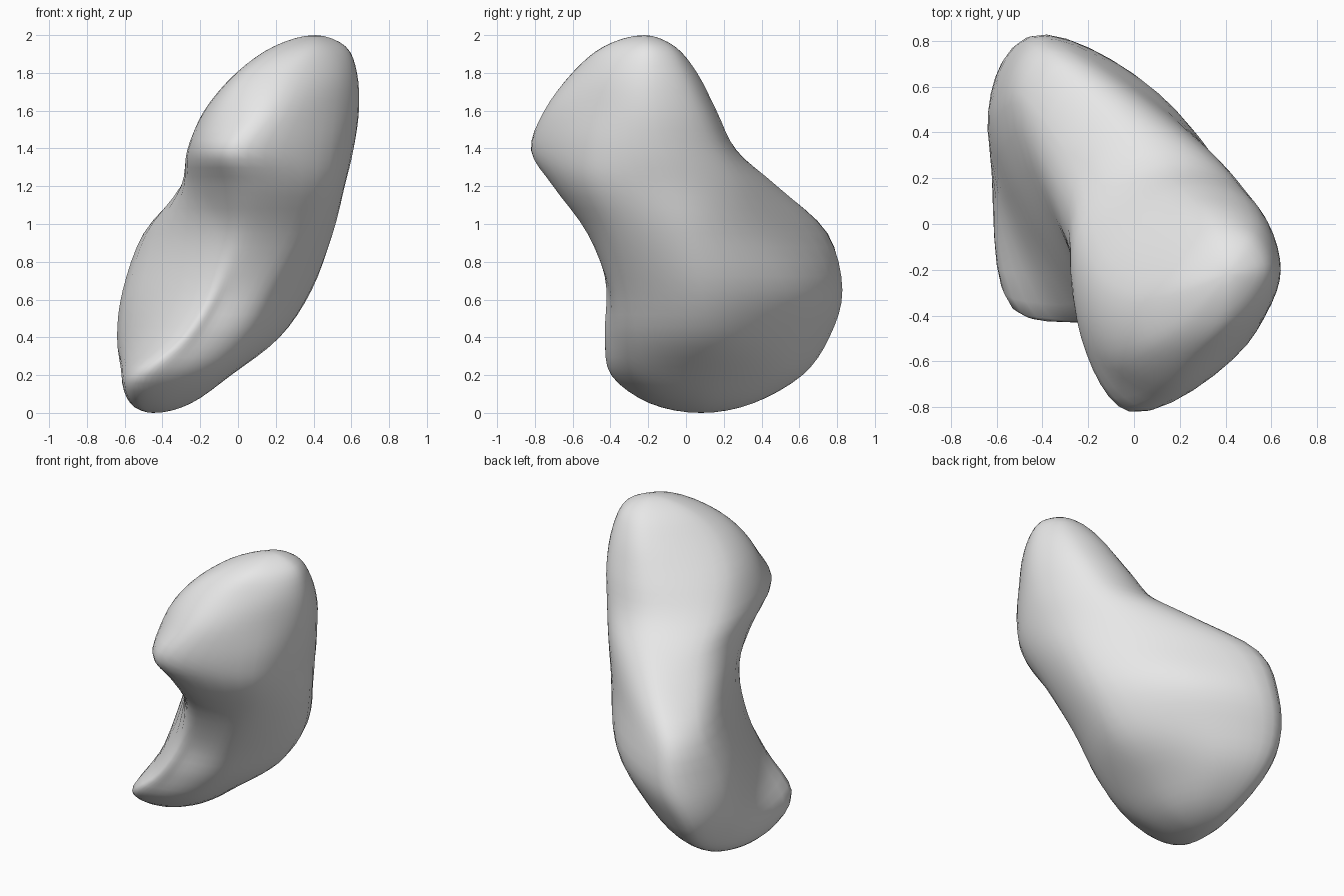
import bpy
import bmesh
import math
from mathutils import Vector

default_cube = bpy.data.objects.get("Cube")
if default_cube:
    bpy.data.objects.remove(default_cube, do_unlink=True)

# Horizontal sections, bottom to top: height, then seven outline points
# (left, back, back-right, right, front-right, front, front-left), hundredths
SECTIONS = [
    (5, (-56, 16), (-47, 35), (-33, 29), (-25, 10), (-30, -8), (-41, -18), (-53, -17)),
    (20, (-61, 31), (-51, 61), (-22, 49), (-4, 12), (-12, -25), (-35, -38), (-53, -37)),
    (40, (-64, 41), (-52, 75), (-10, 59), (22, 12), (5, -31), (-19, -41), (-30, -42)),
    (65, (-61, 45), (-45, 82), (7, 60), (39, 8), (18, -35), (-5, -41), (-15, -41)),
    (95, (-50, 52), (-36, 75), (23, 42), (50, 0), (36, -41), (4, -52), (-12, -40)),
    (120, (-29, 22), (-8, 48), (36, 29), (56, -8), (46, -51), (3, -70), (-20, -40)),
    (139, (-23, 0), (10, 26), (45, 18), (61, -16), (49, -53), (-2, -82), (-23, -50)),
    (160, (-16, -20), (20, 15), (52, 9), (64, -20), (51, -49), (14, -75), (-11, -60)),
    (180, (0, -30), (30, 5), (54, 0), (63, -20), (53, -42), (25, -60), (4, -54)),
    (194, (19, -28), (36, -7), (50, -8), (57, -20), (50, -34), (38, -43), (24, -41)),
]
BOTTOM = Vector((-0.45, 0.08, 0))
TOP = Vector((0.41, -0.22, 2))
AROUND = 6   # steps between neighbouring outline points
UPWARD = 4   # steps between neighbouring sections


def spline(a, b, c, d, t):
    """Smooth curve from b to c that passes through both."""
    return 0.5 * (2 * b + (c - a) * t + (2 * a - 5 * b + 4 * c - d) * t ** 2
                  + (3 * b - a - 3 * c + d) * t ** 3)


def corner_spline(a, b, c, d, t):
    """Curve from b to c with spacing-aware tangents, so tight corners stay tight."""
    before, here, after = [math.sqrt((q - p).length) for p, q in ((a, b), (b, c), (c, d))]
    leave = (b - a) / before - (c - a) / (before + here) + (c - b) / here
    arrive = (c - b) / here - (d - b) / (here + after) + (d - c) / after
    return spline(c - 2 * here * leave, b, c, b + 2 * here * arrive, t)


def closed_outline(points):
    n = len(points)
    return [corner_spline(points[i - 1], points[i], points[(i + 1) % n],
                          points[(i + 2) % n], s / AROUND)
            for i in range(n) for s in range(AROUND)]


def through_pole(ring, pole):
    """Mirror a ring through a pole, so the end closes as a round cap."""
    return [Vector((2 * pole.x - p.x, 2 * pole.y - p.y, p.z)) for p in ring]


def make_material(name, colour):
    mat = bpy.data.materials.new(name)
    mat.use_nodes = True
    mat.diffuse_color = colour
    mat.node_tree.nodes["Principled BSDF"].inputs["Base Color"].default_value = colour
    return mat


# Key rings with a collapsed ring at each end
rings = [closed_outline([Vector((x, y, z)) / 100 for x, y in outline])
         for z, *outline in SECTIONS]
count = len(rings[0])
keys = ([through_pole(rings[0], BOTTOM), [BOTTOM] * count] + rings
        + [[TOP] * count, through_pole(rings[-1], TOP)])

# Smooth skin between the key rings
levels = []
for k in range(1, len(keys) - 2):
    for s in range(UPWARD):
        levels.append([spline(keys[k - 1][i], keys[k][i], keys[k + 1][i],
                              keys[k + 2][i], s / UPWARD) for i in range(count)])
levels.append(keys[-2])

bm = bmesh.new()
grid = [[bm.verts.new(p) for p in level] for level in levels]
for low, high in zip(grid, grid[1:]):
    for i in range(count):
        j = (i + 1) % count
        bm.faces.new((low[i], low[j], high[j], high[i]))
bmesh.ops.remove_doubles(bm, verts=bm.verts, dist=0.0005)
bmesh.ops.recalc_face_normals(bm, faces=bm.faces)
mesh = bpy.data.meshes.new("curved_body")
bm.to_mesh(mesh)
bm.free()

body = bpy.data.objects.new("curved_body", mesh)
bpy.context.collection.objects.link(body)
mesh.materials.append(make_material("plain_grey", (0.8, 0.8, 0.8, 1)))

# Smooth shading, with the front rim kept crisp
bpy.ops.object.select_all(action="DESELECT")
body.select_set(True)
bpy.context.view_layer.objects.active = body
bpy.ops.object.shade_smooth_by_angle(angle=math.radians(40))
